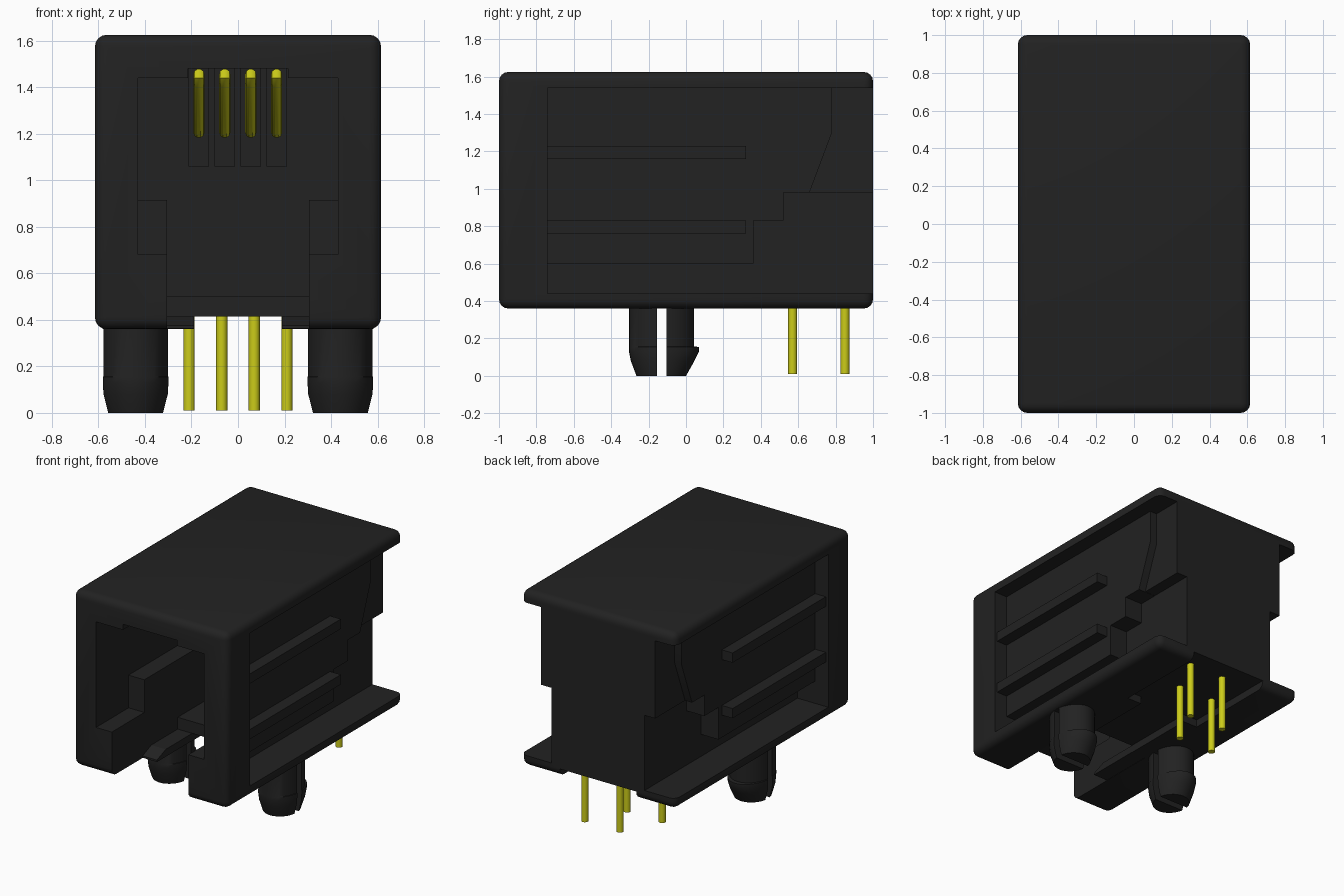
import bpy, bmesh, math

cube = bpy.data.objects.get("Cube")
if cube:
    bpy.data.objects.remove(cube, do_unlink=True)


def material(name, rgb):
    m = bpy.data.materials.new(name)
    m.use_nodes = True
    m.diffuse_color = (*rgb, 1)
    m.node_tree.nodes["Principled BSDF"].inputs["Base Color"].default_value = (*rgb, 1)
    return m


black = material("black plastic", (0.016, 0.016, 0.016))
yellow = material("yellow metal", (0.6, 0.6, 0.01))


def finish(name, bm, mat):
    bmesh.ops.recalc_face_normals(bm, faces=bm.faces)
    mesh = bpy.data.meshes.new(name)
    bm.to_mesh(mesh)
    bm.free()
    mesh.materials.append(mat)
    ob = bpy.data.objects.new(name, mesh)
    bpy.context.collection.objects.link(ob)
    return ob


def box(name, x, y, z, bevel=0):
    bm = bmesh.new()
    bmesh.ops.create_cube(bm, size=1)
    for v in bm.verts:
        for i, (lo, hi) in enumerate((x, y, z)):
            v.co[i] = hi if v.co[i] > 0 else lo
    if bevel:
        bmesh.ops.bevel(bm, geom=bm.edges[:], offset=bevel, segments=4,
                        profile=0.5, affect='EDGES')
    return finish(name, bm, black)


def prism(name, x, points):
    """Extrude a (y, z) outline along x."""
    bm = bmesh.new()
    face = bm.faces.new([bm.verts.new((x[0], y, z)) for y, z in points])
    ext = bmesh.ops.extrude_face_region(bm, geom=[face])["geom"]
    bmesh.ops.translate(bm, vec=(x[1] - x[0], 0, 0),
                        verts=[g for g in ext if isinstance(g, bmesh.types.BMVert)])
    return finish(name, bm, black)


def activate(ob):
    bpy.ops.object.select_all(action='DESELECT')
    ob.select_set(True)
    bpy.context.view_layer.objects.active = ob


def combine(ob, operation, other):
    mod = ob.modifiers.new("shape", 'BOOLEAN')
    mod.operation, mod.object, mod.solver = operation, other, 'EXACT'
    activate(ob)
    bpy.ops.object.modifier_apply(modifier=mod.name)
    bpy.data.objects.remove(other, do_unlink=True)


def smooth(ob):
    activate(ob)
    bpy.ops.object.shade_smooth_by_angle(angle=math.radians(32))


def both(a, b):
    """A range and its mirror across the middle."""
    return (a, b), (-b, -a)


# Rounded housing with recessed sides
body = box("housing", (-.615, .615), (-1, 1), (.36, 1.625), .05)
for x in both(.37, .8):
    combine(body, 'DIFFERENCE', box("side_recess", x, (-.74, 1.2), (.44, 1.54)))

# Stepped side walls, rear shoulders and ribs
wall = [(-.76, 1.56), (.78, 1.56), (.78, 1.3), (.66, .98), (.52, .98),
        (.52, .83), (.36, .83), (.36, .6), (-.76, .6)]
combine(body, 'UNION', prism("side_wall", (-.51, .51), wall))
combine(body, 'UNION', box("rear_shoulder", (-.455, .455), (.3, 1), (.981, 1.56)))
for z in ((1.16, 1.23), (.76, .83)):
    combine(body, 'UNION', box("rib", (-.595, .595), (-.76, .32), z))

# Plug opening, latch channel, ledges and underside channels
cuts = [((-.43, .43), (-1.1, .45), (.915, 1.44)),
        ((-.43, .43), (-1.1, -.63), (.68, 1)),
        ((-.305, .305), (-1.1, .45), (.5, 1)),
        ((-.305, .305), (-1.1, -.25), (.3, .6)),
        ((-.215, .215), (-1.1, .45), (1.4, 1.48)),
        ((-.19, .19), (-.5, .4), (.3, .415)),
        ((-.305, .305), (.3, 1.1), (.3, .415))]
contact_x = [-.168, -.057, .055, .166]
cuts += [((x - .042, x + .042), (.4, .6), (1.06, 1.48)) for x in contact_x]
for c in cuts:
    combine(body, 'DIFFERENCE', box("cutter", *c))
smooth(body)

# Wedge ledges beside the latch channel
for x in both(.19, .31):
    prism("latch_ledge", x, [(-.65, .362), (-.65, .375), (-.55, .415),
                             (-.2, .415), (-.2, .362)])


def loft(name, cx, cy, rings, mat=black, sides=32):
    """Stack elliptical rings (x radius, front radius, rear radius, z)."""
    bm = bmesh.new()
    loops = []
    for rx, front, rear, z in rings:
        loop = []
        for i in range(sides):
            a = math.tau * i / sides
            s = math.sin(a)
            loop.append(bm.verts.new((cx + rx * math.cos(a),
                                      cy + s * (rear if s > 0 else front), z)))
        loops.append(loop)
    for a, b in zip(loops, loops[1:]):
        for i in range(sides):
            j = (i + 1) % sides
            bm.faces.new((a[i], a[j], b[j], b[i]))
    bm.faces.new(loops[0])
    bm.faces.new(loops[-1])
    return finish(name, bm, mat)


# Split snap pegs with a rear barb
for side, name in ((-1, "right_peg"), (1, "left_peg")):
    peg = loft(name, side * .44, -.13,
               [(.12, .135, .13, 0), (.14, .165, .175, .08), (.143, .175, .2, .13),
                (.143, .175, .2, .155), (.14, .175, .172, .157), (.14, .175, .172, .4)])
    combine(peg, 'DIFFERENCE',
            box("slot", (side * .44 - .3, side * .44 + .3), (-.155, -.105), (-.1, .361)))
    smooth(peg)

# Staggered solder pins
for i, x in enumerate((-.21, -.07, .07, .21)):
    pin = loft("solder_pin", x, .85 if i % 2 else .57,
               [(.024, .024, .024, .01), (.024, .024, .024, .43)], yellow, 16)
    smooth(pin)

# Sloping spring contacts
for x in contact_x:
    curve = bpy.data.curves.new("spring_contact", 'CURVE')
    curve.dimensions = '3D'
    curve.bevel_depth = .024
    curve.bevel_resolution = 3
    curve.use_fill_caps = True
    path = [(-.1, 1.456), (-.28, 1.456), (-.3, 1.44), (-.27, 1.42), (.45, 1.205)]
    spline = curve.splines.new('POLY')
    spline.points.add(len(path) - 1)
    for p, (y, z) in zip(spline.points, path):
        p.co = (x, y, z, 1)
    curve.materials.append(yellow)
    ob = bpy.data.objects.new("spring_contact", curve)
    bpy.context.collection.objects.link(ob)
    activate(ob)
    bpy.ops.object.convert(target='MESH')
    smooth(bpy.context.view_layer.objects.active)
